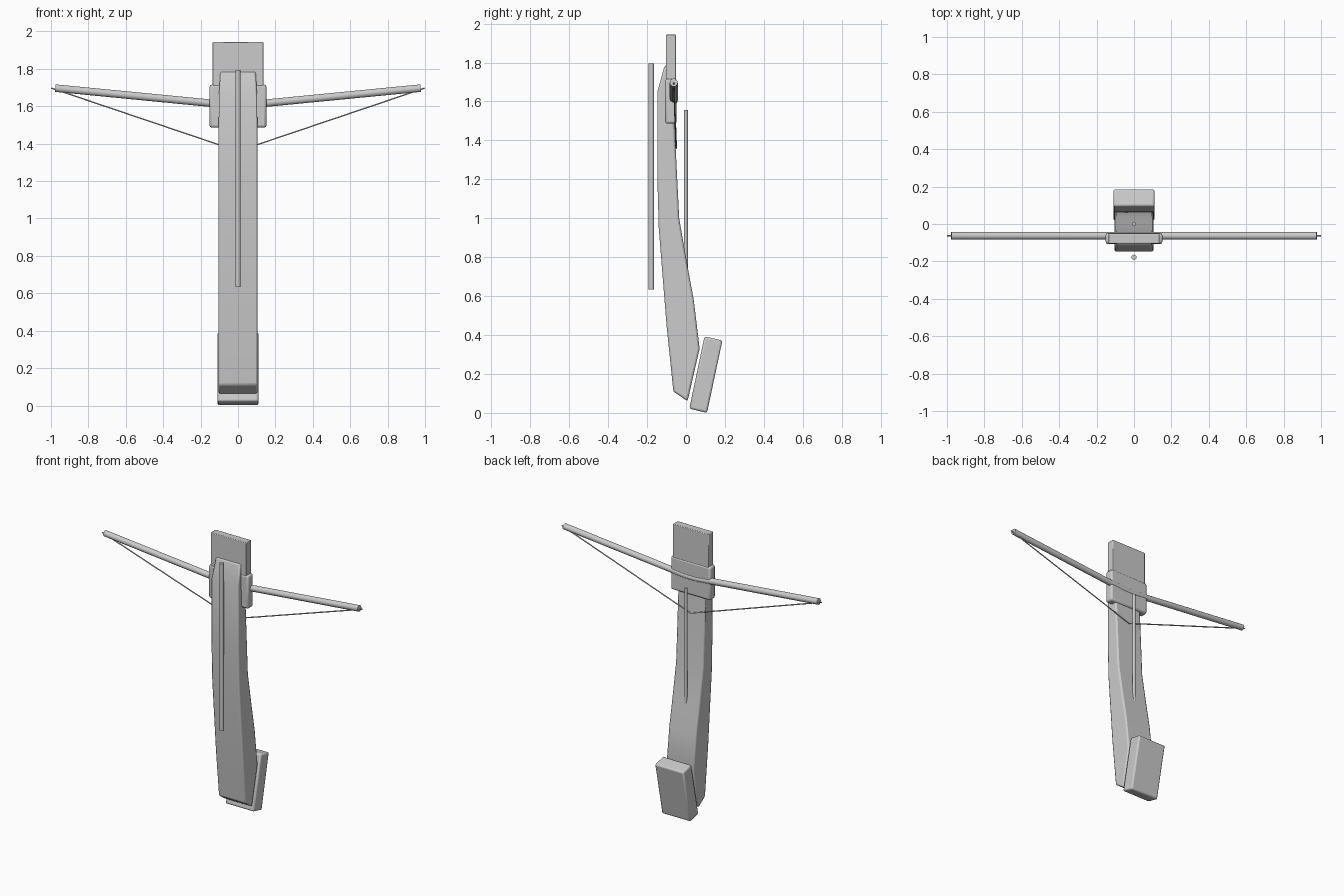
import bpy, bmesh
from mathutils import Vector

if "Cube" in bpy.data.objects:
    bpy.data.objects.remove(bpy.data.objects["Cube"])


def finish(name, bm, bevel=0.0, angle=0.6):
    bmesh.ops.recalc_face_normals(bm, faces=bm.faces)
    me = bpy.data.meshes.new(name)
    bm.to_mesh(me)
    bm.free()
    ob = bpy.data.objects.new(name, me)
    bpy.context.collection.objects.link(ob)
    if bevel:
        mod = ob.modifiers.new("bevel", 'BEVEL')
        mod.width, mod.segments = bevel, 2
        mod.limit_method, mod.angle_limit = 'ANGLE', 0.7
    bpy.context.view_layer.objects.active = ob
    ob.select_set(True)
    bpy.ops.object.shade_smooth_by_angle(angle=angle)
    ob.select_set(False)
    return ob


def extrude_profile(name, points, half_width, bevel, taper=None):
    """Side profile (y, z) extruded across x; taper(z) scales the width."""
    bm = bmesh.new()
    rings = []
    for s in (-1, 1):
        rings.append([bm.verts.new((s * half_width * (taper(z) if taper else 1), y, z))
                      for y, z in points])
    a, b = rings
    bm.faces.new(a)
    bm.faces.new(b[::-1])
    n = len(points)
    for i in range(n):
        j = (i + 1) % n
        bm.faces.new((a[i], a[j], b[j], b[i]))
    return finish(name, bm, bevel)


def box(name, lo, hi, bevel):
    y0, z0, y1, z1 = lo[1], lo[2], hi[1], hi[2]
    return extrude_profile(name, [(y0, z0), (y1, z0), (y1, z1), (y0, z1)], hi[0], bevel)


def tube(name, path, radius, sides):
    """Round bar through path points lying in a plane facing y."""
    bm = bmesh.new()
    pts = [Vector(p) for p in path]
    rings = []
    for i, p in enumerate(pts):
        d = (pts[min(i + 1, len(pts) - 1)] - pts[max(i - 1, 0)]).normalized()
        q = Vector((0, 0, 1)).rotation_difference(d)
        ring = bmesh.ops.create_circle(bm, segments=sides, radius=radius)['verts']
        for v in ring:
            v.co = q @ v.co + p
        rings.append(ring)
    for a, b in zip(rings, rings[1:]):
        for i in range(sides):
            j = (i + 1) % sides
            bm.faces.new((a[i], a[j], b[j], b[i]))
    bm.faces.new(rings[0])
    bm.faces.new(rings[-1])
    return finish(name, bm, 0, 0.9)


# Curved stock body
stock = [(-0.11, 1.785), (-0.147, 1.65), (-0.147, 1.2), (-0.14, 0.95), (-0.10, 0.45),
         (-0.065, 0.11), (0.008, 0.06), (0.07, 0.33), (0.04, 0.58), (0.003, 0.78),
         (-0.035, 1.0), (-0.058, 1.46), (-0.075, 1.65), (-0.09, 1.785)]
extrude_profile("stock", stock, 0.105, 0.012, lambda z: 0.9 if z > 1.75 else 1)

# Tilted shoulder butt
extrude_profile("butt", [(0.095, 0.393), (0.187, 0.372), (0.108, 0.0), (0.017, 0.022)], 0.11, 0.01)

# Front plate and the bracket holding the bow
box("nose_plate", (-0.137, -0.104, 1.52), (0.137, -0.051, 1.943), 0.004)
box("bow_bracket", (-0.152, -0.107, 1.486), (0.152, -0.048, 1.716), 0.012)

# Bow limbs and string
Y = -0.063
tube("bow", [(-0.977, Y, 1.697), (-0.04, Y, 1.606), (0.04, Y, 1.606), (0.977, Y, 1.697)], 0.021, 10)
tube("string", [(-0.998, Y, 1.697), (0, -0.05, 1.36), (0.998, Y, 1.697)], 0.004, 6)

# Under rail and bolt
tube("under_rail", [(0, -0.178, 0.635), (0, -0.178, 1.795)], 0.014, 12)
tube("bolt", [(0, 0, 0.62), (0, 0, 1.555)], 0.01, 12)
